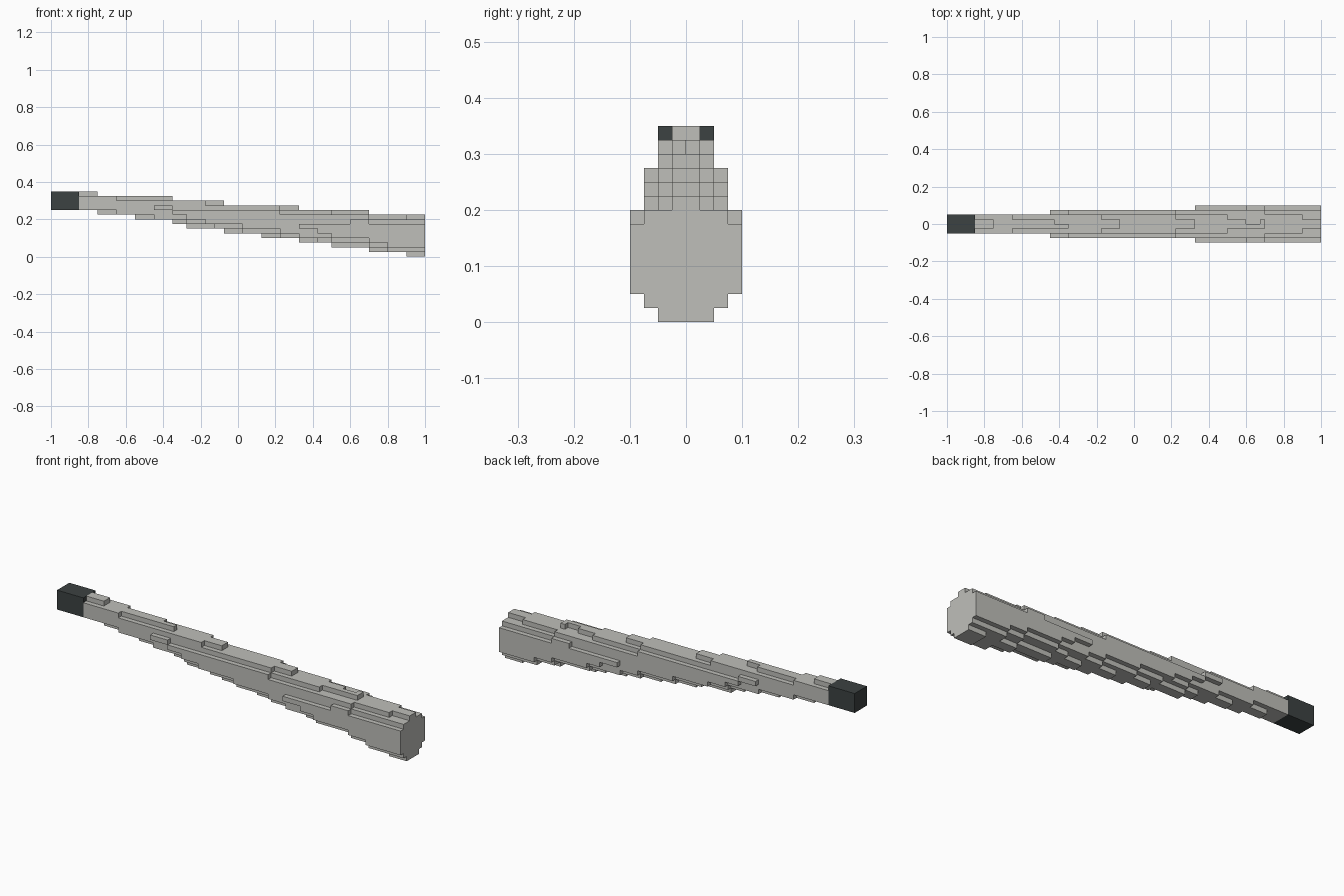
import bpy
import bmesh
from mathutils import Vector

if "Cube" in bpy.data.objects:
    bpy.data.objects.remove(bpy.data.objects["Cube"], do_unlink=True)

UNIT = 0.025  # edge length of one block
LENGTH, HALF_WIDTH = 80, 4
TIP = 6       # blocks of dark tip


def material(name, colour):
    mat = bpy.data.materials.new(name)
    mat.use_nodes = True
    mat.diffuse_color = (*colour, 1)
    mat.node_tree.nodes["Principled BSDF"].inputs["Base Color"].default_value = (*colour, 1)
    return mat


def level(start, steps, i):
    """Height at column i of a staircase that drops one block at each step."""
    return start - sum(i >= s for s in steps)


# Each lengthwise band, from the middle outward: first column,
# top height and its drops, bottom height and its drops
BANDS = [
    (0, 14, (10, 26, 37, 53, 68), 10, (10, 18, 26, 29, 37, 45, 53, 60, 68, 76)),
    (0, 14, (6, 14, 33, 49, 60, 76), 10, (14, 22, 29, 35, 41, 49, 57, 68, 72, 76)),
    (22, 11, (26, 49, 68), 10, (26, 29, 33, 41, 49, 53, 60, 68, 72)),
    (53, 7, (), 6, (57, 60, 68, 72)),
]

# Fill the block grid
cells = set()
for band, (first, top, top_steps, bottom, bottom_steps) in enumerate(BANDS):
    for i in range(first, LENGTH):
        low, high = level(bottom, bottom_steps, i), level(top, top_steps, i)
        for k in range(low, high):
            cells.update({(i, band, k), (i, -1 - band, k)})

# Raised nubs on both outer bands, and the uneven ends of the centre ridge
cells |= {(i, j, 7) for i in range(64, 68) for j in (3, -4)}
cells -= {(i, 0, 12) for i in range(23, 26)}
cells -= {(i, 0, 9) for i in range(64, 67)}


def block_skin(name, part, mat):
    """Build only the exposed block faces, merged into large flat faces."""
    bm = bmesh.new()
    verts = {}
    for cell in sorted(part):
        for axis in range(3):
            for side in (0, 1):
                other = list(cell)
                other[axis] += 2 * side - 1
                if tuple(other) in part:
                    continue
                u, v = (axis + 1) % 3, (axis + 2) % 3
                corners = []
                for du, dv in ((0, 0), (1, 0), (1, 1), (0, 1)):
                    p = list(cell)
                    p[axis] += side
                    p[u] += du
                    p[v] += dv
                    p = tuple(p)
                    if p not in verts:
                        verts[p] = bm.verts.new((Vector(p) - Vector((LENGTH / 2, 0, 0))) * UNIT)
                    corners.append(verts[p])
                bm.faces.new(corners if side else corners[::-1])
    bmesh.ops.dissolve_limit(bm, angle_limit=0.01, verts=bm.verts[:], edges=bm.edges[:])
    mesh = bpy.data.meshes.new(name)
    bm.to_mesh(mesh)
    bm.free()
    mesh.materials.append(mat)
    obj = bpy.data.objects.new(name, mesh)
    bpy.context.collection.objects.link(obj)
    return obj


# Pale tapering shaft and dark square tip
block_skin("shaft", {c for c in cells if c[0] >= TIP}, material("pale_grey", (0.52, 0.52, 0.49)))
block_skin("tip", {c for c in cells if c[0] < TIP}, material("charcoal", (0.045, 0.054, 0.054)))
